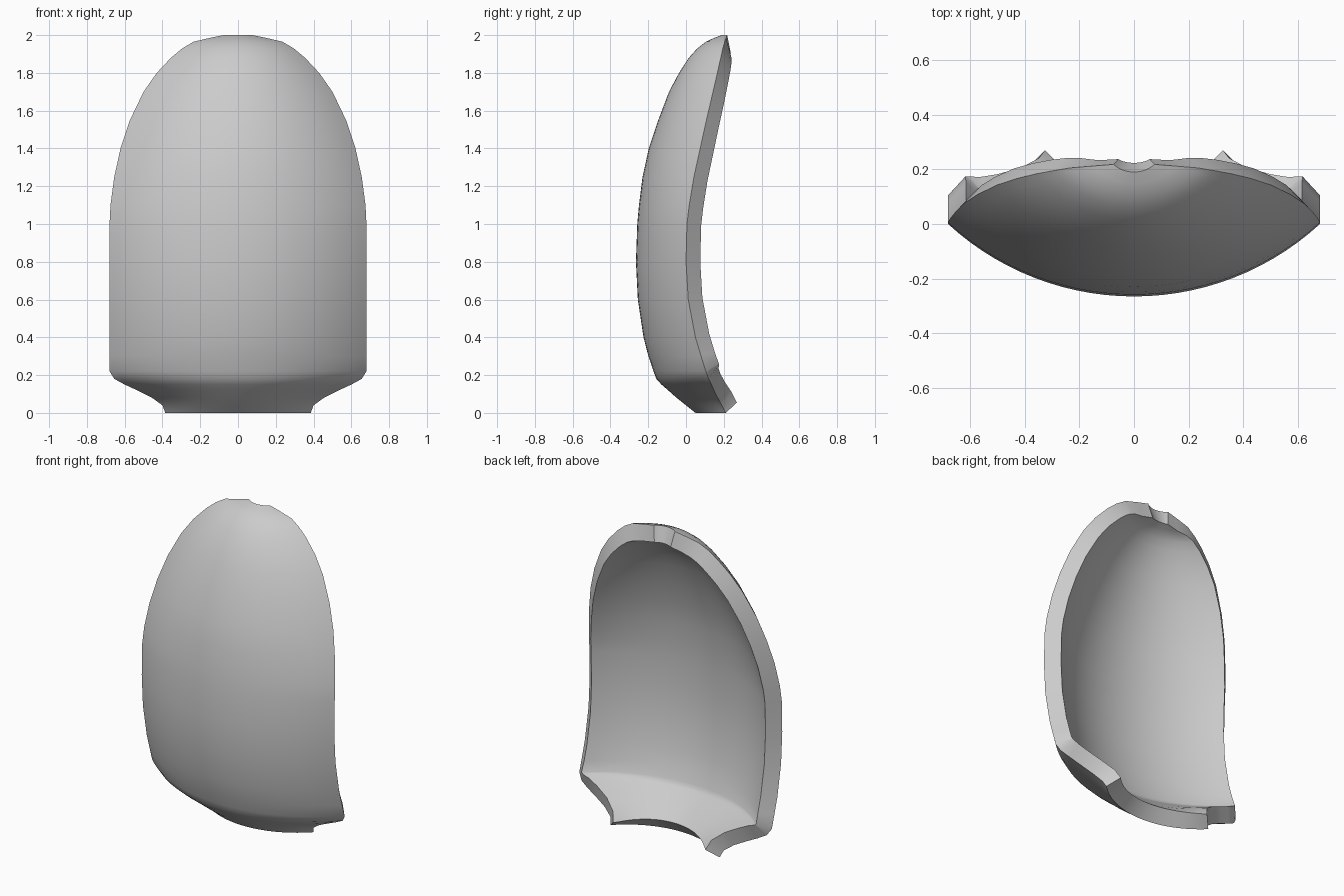
import bpy, bmesh, math

if "Cube" in bpy.data.objects:
    bpy.data.objects.remove(bpy.data.objects["Cube"])

# Profile rows: height, half width, y at the centre line, y at the side edge
ROWS = [
    (0.00, .385, .05, .21), (0.04, .40, .00, .19), (0.08, .455, -.05, .168),
    (0.12, .535, -.095, .148), (0.15, .60, -.13, .135), (0.18, .655, -.157, .12),
    (0.22, .68, -.172, .105), (0.30, .68, -.199, .08), (0.40, .68, -.225, .05),
    (0.60, .68, -.255, .012), (0.80, .68, -.265, 0), (1.00, .68, -.258, .005),
    (1.10, .675, -.249, .017), (1.25, .655, -.23, .042), (1.40, .622, -.197, .075),
    (1.55, .572, -.147, .108), (1.70, .50, -.09, .143), (1.80, .43, -.037, .166),
    (1.88, .355, .015, .184), (1.93, .295, .06, .195), (1.965, .235, .106, .205),
    (1.985, .15, .148, .212), (2.00, .075, .19, .218),
]
COLS = 28
ARC = 0.743

# Curved outer skin lofted from circular-arc cross-sections
bm = bmesh.new()
grid = []
for z, w, c, e in ROWS:
    row = []
    for i in range(COLS + 1):
        t = ARC * (2 * i / COLS - 1)
        x = w * math.sin(t) / math.sin(ARC)
        y = c + (e - c) * (1 - math.cos(t)) / (1 - math.cos(ARC))
        row.append(bm.verts.new((x, y, z)))
    grid.append(row)
for a, b in zip(grid, grid[1:]):
    for i in range(COLS):
        bm.faces.new((a[i], a[i + 1], b[i + 1], b[i]))
mesh = bpy.data.meshes.new("curved_shell")
bm.to_mesh(mesh)
bm.free()
shell = bpy.data.objects.new("curved_shell", mesh)
bpy.context.collection.objects.link(shell)

# Wall thickness grown towards the hollow back
solid = shell.modifiers.new("wall", 'SOLIDIFY')
solid.thickness = 0.1
solid.offset = -1
solid.use_even_offset = True
bpy.context.view_layer.objects.active = shell
shell.select_set(True)
bpy.ops.object.modifier_apply(modifier="wall")
bpy.ops.object.shade_smooth_by_angle(angle=math.radians(35))
